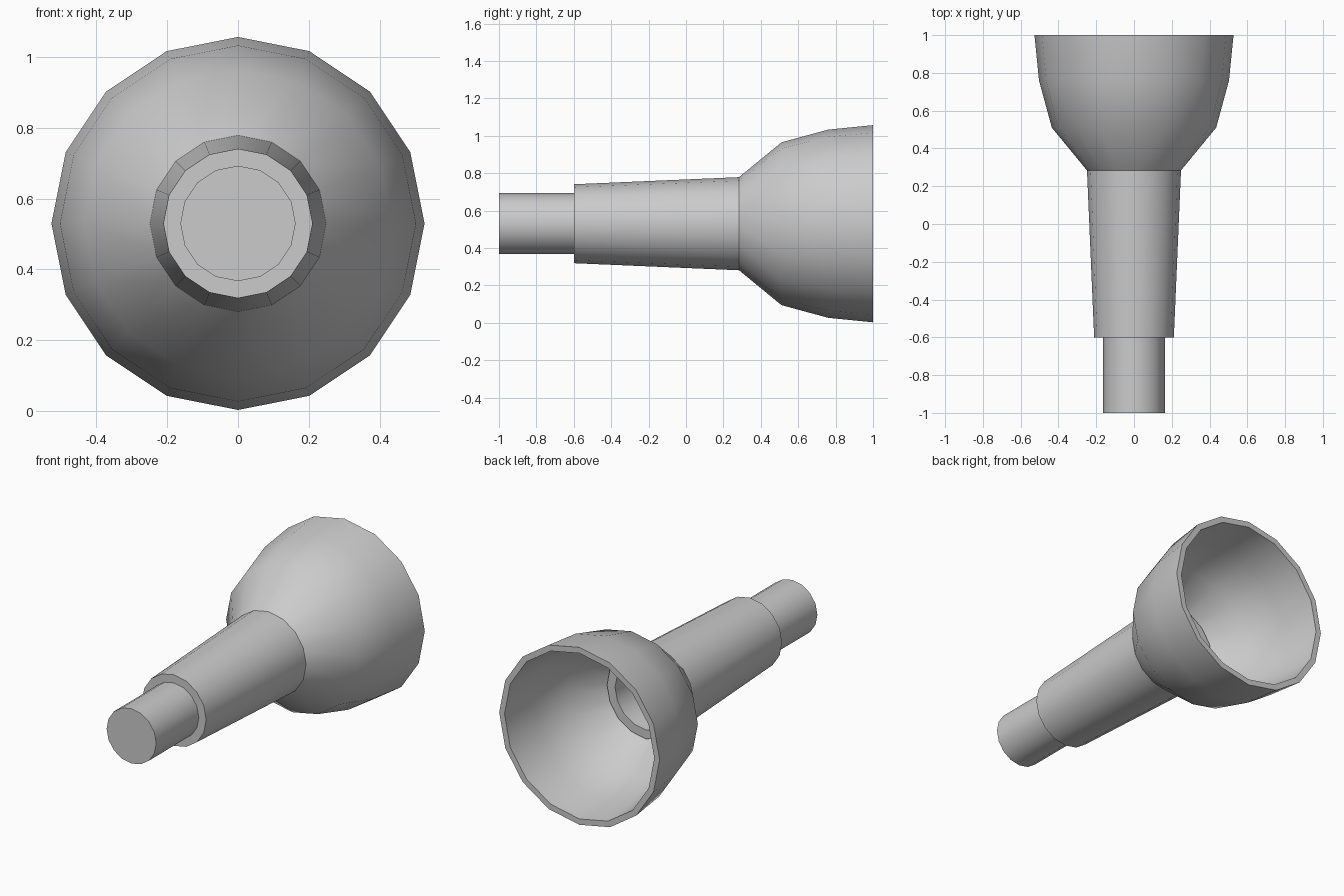
import bpy, bmesh, math

if "Cube" in bpy.data.objects:
    bpy.data.objects.remove(bpy.data.objects["Cube"])

SIDES = 16
AXIS_Z = 0.53


def lathe(name, profile, closed):
    """Spin (y, radius) points round the horizontal y axis.
    closed: join the last ring to the first (hollow wall), else cap both ends."""
    bm = bmesh.new()
    rings = []
    for y, r in profile:
        rings.append([bm.verts.new((r * math.sin(2 * math.pi * i / SIDES), y,
                                    AXIS_Z + r * math.cos(2 * math.pi * i / SIDES)))
                      for i in range(SIDES)])
    count = len(rings) if closed else len(rings) - 1
    for k in range(count):
        a, b = rings[k], rings[(k + 1) % len(rings)]
        for i in range(SIDES):
            j = (i + 1) % SIDES
            bm.faces.new((a[i], a[j], b[j], b[i]))
    if not closed:
        bm.faces.new(rings[0])
        bm.faces.new(rings[-1])
    bmesh.ops.recalc_face_normals(bm, faces=bm.faces)
    mesh = bpy.data.meshes.new(name)
    bm.to_mesh(mesh)
    bm.free()
    obj = bpy.data.objects.new(name, mesh)
    bpy.context.collection.objects.link(obj)
    bpy.ops.object.select_all(action='DESELECT')
    obj.select_set(True)
    bpy.context.view_layer.objects.active = obj
    bpy.ops.object.shade_smooth_by_angle(angle=math.radians(32))
    return obj


# Flared hollow cup, open towards the back
lathe("cup", [(0.262, 0.231), (0.51, 0.435), (0.76, 0.503), (1.0, 0.527),
              (1.0, 0.492), (0.765, 0.469), (0.53, 0.406), (0.295, 0.213)], True)

# Tapered hollow sleeve, poking slightly into the cup
lathe("sleeve", [(-0.6, 0.211), (0.38, 0.253), (0.38, 0.2), (-0.6, 0.158)], True)

# Solid stem plugging the narrow end of the sleeve
lathe("stem", [(-1.0, 0.163), (-0.55, 0.163)], False)
